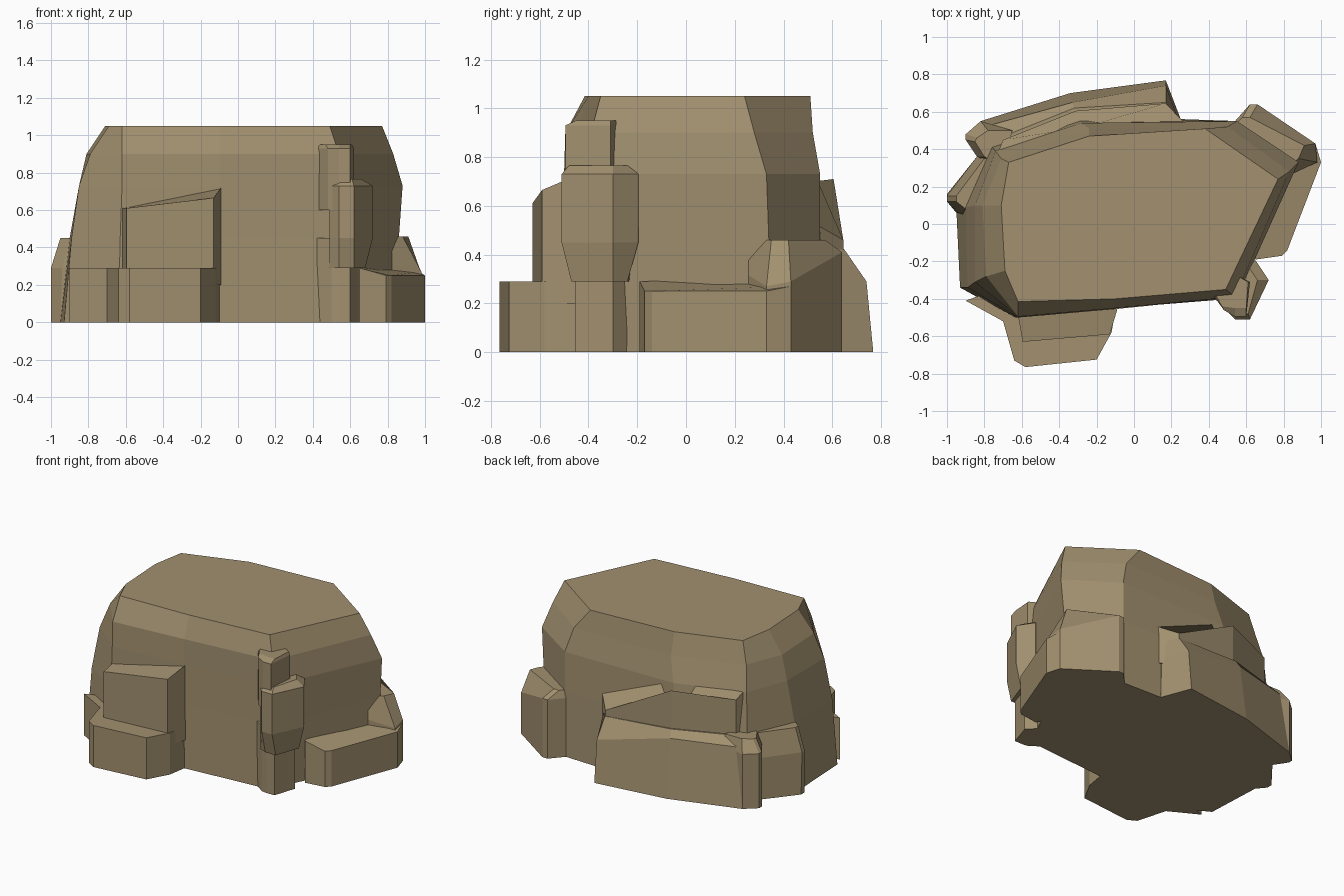
import bpy, bmesh

stone = bpy.data.materials.new("sandstone")
stone.diffuse_color = (0.36, 0.28, 0.16, 1)


def loft(name, *rings):
    """Closed flat-shaded solid through rings of equal point count, bottom to top."""
    bm = bmesh.new()
    loops = [[bm.verts.new(p) for p in ring] for ring in rings]
    n = len(loops[0])
    for low, high in zip(loops, loops[1:]):
        for i in range(n):
            j = (i + 1) % n
            bm.faces.new((low[i], low[j], high[j], high[i]))
    bm.faces.new(loops[0][::-1])
    bm.faces.new(loops[-1])
    bmesh.ops.recalc_face_normals(bm, faces=bm.faces)
    mesh = bpy.data.meshes.new(name)
    bm.to_mesh(mesh)
    bm.free()
    mesh.materials.append(stone)
    ob = bpy.data.objects.new(name, mesh)
    bpy.context.collection.objects.link(ob)
    return ob


def flat(z, *pts):
    return [(x, y, z) for x, y in pts]


def drop(pts, z=0.0):
    return [(p[0], p[1], z) for p in pts]


# Main boulder
loft("main_boulder",
     flat(0, (-.93, -.34), (-.64, -.5), (-.1, -.45), (.52, -.40), (.80, .2),
          (.56, .55), (-.3, .58), (-.78, .42), (-.95, .08)),
     flat(.45, (-.89, -.34), (-.63, -.5), (-.1, -.455), (.56, -.38), (.86, .34),
          (.55, .55), (-.3, .56), (-.76, .41), (-.9, .09)),
     flat(.73, (-.85, -.31), (-.62, -.5), (-.1, -.455), (.56, -.38), (.88, .33),
          (.55, .55), (-.28, .54), (-.74, .39), (-.85, .1)),
     flat(.9, (-.79, -.28), (-.62, -.495), (-.1, -.45), (.54, -.39), (.83, .28),
          (.5, .52), (-.24, .51), (-.71, .35), (-.81, .1)),
     flat(1.05, (-.69, -.25), (-.62, -.415), (-.1, -.40), (.49, -.35), (.77, .24),
          (.38, .51), (-.24, .47), (-.67, .33), (-.71, .1)))

# Front stepped ledges
step = [(-.6, -.3), (-.9, -.41), (-.7, -.52), (-.64, -.73), (-.58, -.765),
        (-.2, -.725), (-.12, -.58), (-.09, -.4)]
loft("front_lower_ledge", flat(0, *step), flat(.29, *step))
top = [(-.62, -.45, .615), (-.62, -.49, .61), (-.595, -.63, .61), (-.13, -.59, .665),
       (-.09, -.46, .72), (-.09, -.42, .725)]
loft("front_upper_ledge", drop(top, .2), top)

# Right front pillar: narrow shaft with a wide band
shaft = [(.4, -.38), (.5, -.45), (.54, -.455), (.60, -.455), (.63, -.36), (.65, -.3), (.55, -.2)]
loft("pillar_foot", flat(0, *shaft), flat(.45, *shaft))
neck = [(.4, -.35), (.48, -.46), (.54, -.495), (.60, -.495), (.62, -.31), (.5, -.25)]
cap = [(.42, -.35), (.47, -.44), (.54, -.45), (.60, -.45), (.61, -.31), (.5, -.25)]
loft("pillar_neck", flat(.6, *neck), flat(.93, *neck), flat(.95, *cap))
band = [(.49, -.35), (.49, -.46), (.54, -.51), (.62, -.51), (.72, -.3), (.65, -.195), (.55, -.2)]
loft("pillar_band",
     flat(.29, (.49, -.35), (.49, -.45), (.54, -.47), (.62, -.47), (.68, -.3), (.64, -.24), (.55, -.22)),
     flat(.45, *band), flat(.73, *band),
     flat(.765, (.49, -.35), (.5, -.44), (.55, -.48), (.61, -.48), (.66, -.3), (.62, -.24), (.55, -.22)))

# Right side low ledge
side = [(.6, -.1, .29), (.65, -.19, .29), (.79, -.17, .25), (.82, -.14, .25),
        (1, .33, .25), (.97, .43, .27), (.9, .42, .3), (.7, .3, .3)]
loft("right_ledge", drop(side), side)

# Back right buttress
foot = [(.5, .5), (.54, .55), (.62, .64), (.66, .64), (.97, .43), (.98, .33), (.7, .2)]
loft("back_right_buttress", flat(0, *foot),
     [(.5, .5, .4), (.54, .55, .41), (.62, .64, .41), (.66, .64, .41),
      (.97, .43, .29), (.98, .33, .27), (.7, .2, .35)],
     flat(.46, (.5, .5), (.54, .53), (.58, .57), (.62, .57), (.91, .42), (.88, .35), (.7, .2)))

# Back ledges, stepped
back_foot = [(-.6, .3), (-.82, .55), (-.34, .70), (.17, .768), (.25, .56), (.2, .4)]
loft("back_lower_ledge", flat(0, *back_foot),
     [(-.6, .3, .42), (-.8, .52, .41), (-.33, .65, .40), (.17, .74, .29), (.24, .56, .29), (.2, .4, .3)],
     [(-.6, .3, .46), (-.72, .46, .45), (-.32, .62, .45), (.17, .65, .42), (.24, .55, .43), (.2, .4, .45)])
shelf = [(-.6, .3, .74), (-.72, .4, .73), (-.7, .45, .69), (-.31, .605, .71),
         (.17, .645, .46), (.27, .54, .52), (-.26, .52, .75)]
loft("back_upper_ledge", drop(shelf, .25), shelf)

# Left side buttresses
loft("left_buttress",
     flat(0, (-.8, 0), (-.95, .06), (-1, .12), (-1, .16), (-.84, .36), (-.7, .36)),
     flat(.29, (-.8, 0), (-.94, .06), (-1, .12), (-1, .15), (-.84, .36), (-.7, .36)),
     flat(.45, (-.8, .02), (-.9, .08), (-.95, .12), (-.95, .15), (-.80, .35), (-.7, .36)))
loft("back_left_buttress",
     flat(0, (-.7, .3), (-.84, .36), (-.9, .45), (-.9, .48), (-.82, .55), (-.65, .5)),
     flat(.38, (-.7, .3), (-.84, .36), (-.9, .45), (-.9, .48), (-.82, .55), (-.65, .5)),
     flat(.46, (-.7, .3), (-.80, .36), (-.85, .44), (-.84, .46), (-.78, .5), (-.65, .5)))
